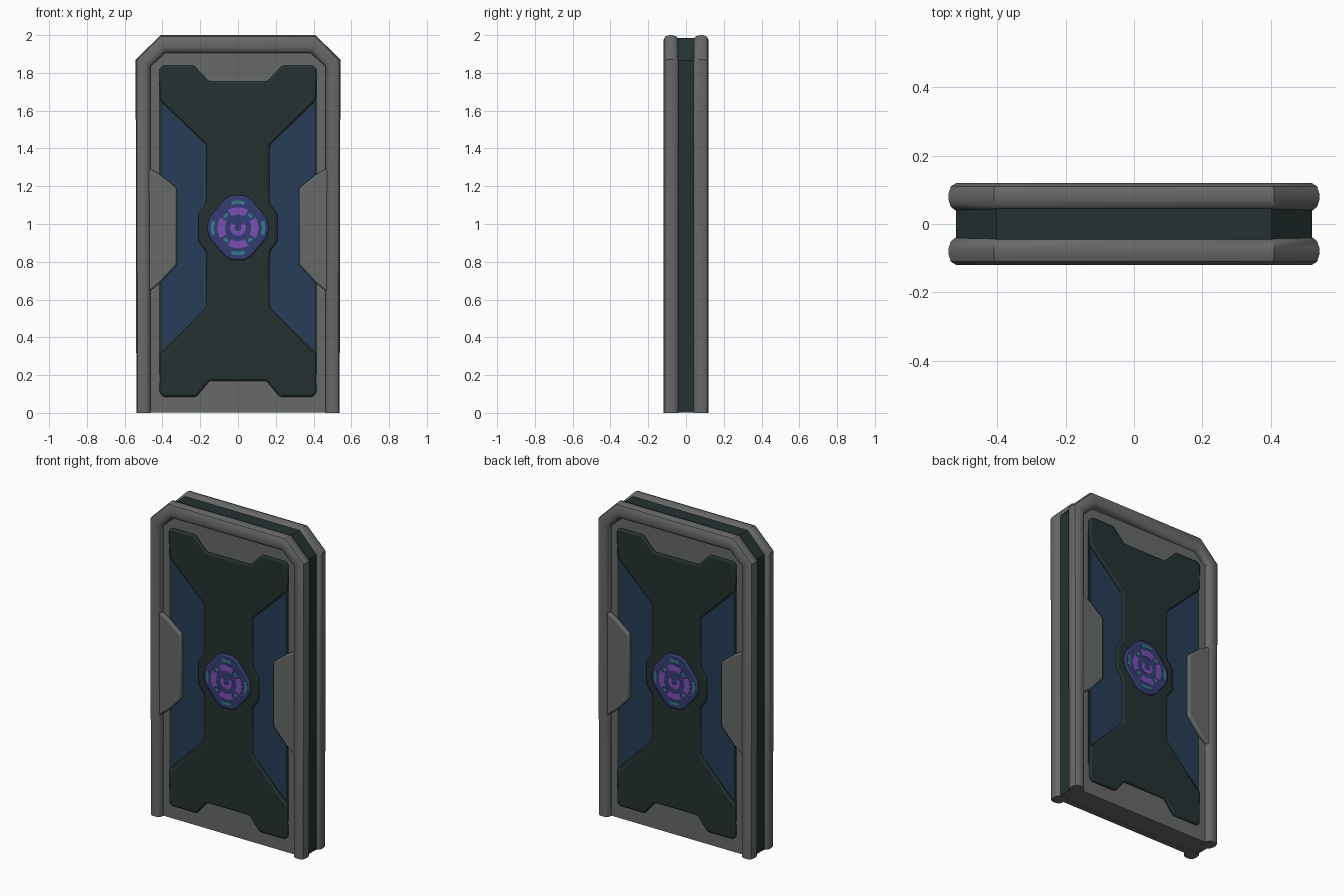
import bpy, bmesh
from math import sin, cos, radians

cube = bpy.data.objects.get("Cube")
if cube:
    bpy.data.objects.remove(cube, do_unlink=True)


def material(name, rgb):
    m = bpy.data.materials.new(name)
    m.use_nodes = True
    m.diffuse_color = (*rgb, 1)
    bsdf = m.node_tree.nodes["Principled BSDF"]
    bsdf.inputs["Base Color"].default_value = (*rgb, 1)
    bsdf.inputs["Roughness"].default_value = 0.7
    return m


GREY = material("grey metal", (0.135, 0.14, 0.14))
DARK = material("dark green metal", (0.018, 0.031, 0.031))
BLUE = material("deep blue panel", (0.019, 0.048, 0.095))
INDIGO = material("indigo gem", (0.035, 0.045, 0.17))
PURPLE = material("purple glow", (0.19, 0.08, 0.45))
CYAN = material("cyan glow", (0.035, 0.2, 0.25))


def finish(name, bm, mats, bevel=0, segments=2):
    bmesh.ops.recalc_face_normals(bm, faces=bm.faces)
    me = bpy.data.meshes.new(name)
    bm.to_mesh(me)
    bm.free()
    ob = bpy.data.objects.new(name, me)
    bpy.context.collection.objects.link(ob)
    for m in mats:
        me.materials.append(m)
    if bevel:
        mod = ob.modifiers.new("bevel", 'BEVEL')
        mod.width, mod.segments = bevel, segments
        mod.limit_method = 'ANGLE'
        mod.angle_limit = radians(30)
    bpy.ops.object.select_all(action='DESELECT')
    ob.select_set(True)
    bpy.context.view_layer.objects.active = ob
    bpy.ops.object.shade_smooth_by_angle(angle=radians(40))
    return ob


def plate(name, outline, y0, y1, mat, bevel=0):
    """Prism with an x-z outline, running from y0 to y1."""
    bm = bmesh.new()
    face = bm.faces.new([bm.verts.new((x, y0, z)) for x, z in outline])
    ext = bmesh.ops.extrude_face_region(bm, geom=[face])
    for v in ext["geom"]:
        if isinstance(v, bmesh.types.BMVert):
            v.co.y = y1
    return finish(name, bm, [mat], bevel)


def mirror_x(half):
    """Close a right-hand half outline (top to bottom) with its mirror."""
    return half + [(-x, z) for x, z in reversed(half)]


def arc(r0, r1, mid, half, n=8):
    angles = [radians(mid - half + 2 * half * i / n) for i in range(n + 1)]
    ring = [(r1 * cos(a), GEM_Z + r1 * sin(a)) for a in angles]
    return ring + [(r0 * cos(a), GEM_Z + r0 * sin(a)) for a in reversed(angles)]


GEM_Z = 0.98
OUTER = mirror_x([(0.41, 2.0), (0.542, 1.87), (0.538, 0)])
INNER = mirror_x([(0.385, 1.905), (0.462, 1.835), (0.462, 0)])

# Dark core seen in the groove around the edge, with a grey underside
core = plate("core_slab", mirror_x([(0.402, 1.985), (0.52, 1.865), (0.52, 0.002)]),
             -0.06, 0.06, DARK)
core.data.materials.append(GREY)
for p in core.data.polygons:
    if p.normal.z < -0.9:
        p.material_index = 1


def frame_rail(name, s):
    """Rounded rail swept over both sides and the top, open at the bottom."""
    profile = [(0.0, 0.04), (0.75, 0.04), (0.92, 0.05), (1.0, 0.07), (1.0, 0.09),
               (0.92, 0.11), (0.72, 0.12), (0.3, 0.12), (0.1, 0.112), (0.0, 0.095)]
    path = [(OUTER[i], INNER[i]) for i in (2, 1, 0, 5, 4, 3)]
    bm = bmesh.new()
    rings = [[bm.verts.new((i[0] + (o[0] - i[0]) * t, s * y, i[1] + (o[1] - i[1]) * t))
              for t, y in profile] for o, i in path]
    n = len(profile)
    for a, b in zip(rings, rings[1:]):
        for k in range(n):
            bm.faces.new((a[k], a[(k + 1) % n], b[(k + 1) % n], b[k]))
    bm.faces.new(rings[0])
    bm.faces.new(rings[-1])
    finish(name, bm, [GREY])


# Cross brace outline, right half from top to bottom
brace = mirror_x([
    (0.155, 1.755), (0.235, 1.84), (0.395, 1.84), (0.417, 1.82), (0.412, 1.655),
    (0.168, 1.42), (0.168, 1.11), (0.21, 1.05), (0.21, 0.91), (0.168, 0.85),
    (0.168, 0.56), (0.39, 0.325), (0.412, 0.32), (0.415, 0.105), (0.395, 0.085),
    (0.22, 0.085), (0.15, 0.17)])
gem = mirror_x([(0.035, 1.15), (0.07, 1.13), (0.15, 1.035), (0.165, 0.98),
                (0.15, 0.925), (0.07, 0.83), (0.035, 0.81)])

for side, s in (("front", -1), ("back", 1)):
    frame_rail(side + "_frame_rail", s)
    plate(side + "_backing_panel", mirror_x([(0.39, 1.92), (0.475, 1.85), (0.475, 0.001)]),
          s * 0.05, s * 0.085, GREY)
    plate(side + "_panel_shadow_rim", mirror_x([(0.417, 1.75), (0.417, 0.2)]),
          s * 0.08, s * 0.087, DARK)
    plate(side + "_cross_brace", brace, s * 0.08, s * 0.103, DARK, 0.012)

    for hand, h in (("left", 1), ("right", -1)):
        # Recessed blue window and grey side guard
        window = [(0.403, 1.64), (0.12, 1.37), (0.12, 0.6), (0.403, 0.335)]
        plate(f"{side}_{hand}_window", [(h * x, z) for x, z in window],
              s * 0.08, s * 0.09, BLUE)
        guard = [(0.48, 1.3), (0.41, 1.26), (0.323, 1.19), (0.323, 0.785),
                 (0.41, 0.69), (0.48, 0.635)]
        plate(f"{side}_{hand}_side_guard", [(h * x, z) for x, z in guard],
              s * 0.08, s * 0.112, GREY, 0.01)

    # Central gem with glowing rings
    plate(side + "_gem", gem, s * 0.09, s * 0.114, INDIGO, 0.008)
    for i in range(4):
        a = 90 * i
        plate(f"{side}_purple_arc_{i}", arc(0.07, 0.108, a, 30), s * 0.113, s * 0.116, PURPLE)
        plate(f"{side}_cyan_arc_{i}", arc(0.126, 0.144, a, 15), s * 0.113, s * 0.116, CYAN)
        plate(f"{side}_cyan_chip_{i}", arc(0.082, 0.1, a + 45, 8), s * 0.113, s * 0.116, CYAN)
    plate(side + "_gem_centre", arc(0.018, 0.042, 270, 130, 14), s * 0.113, s * 0.116, PURPLE)
